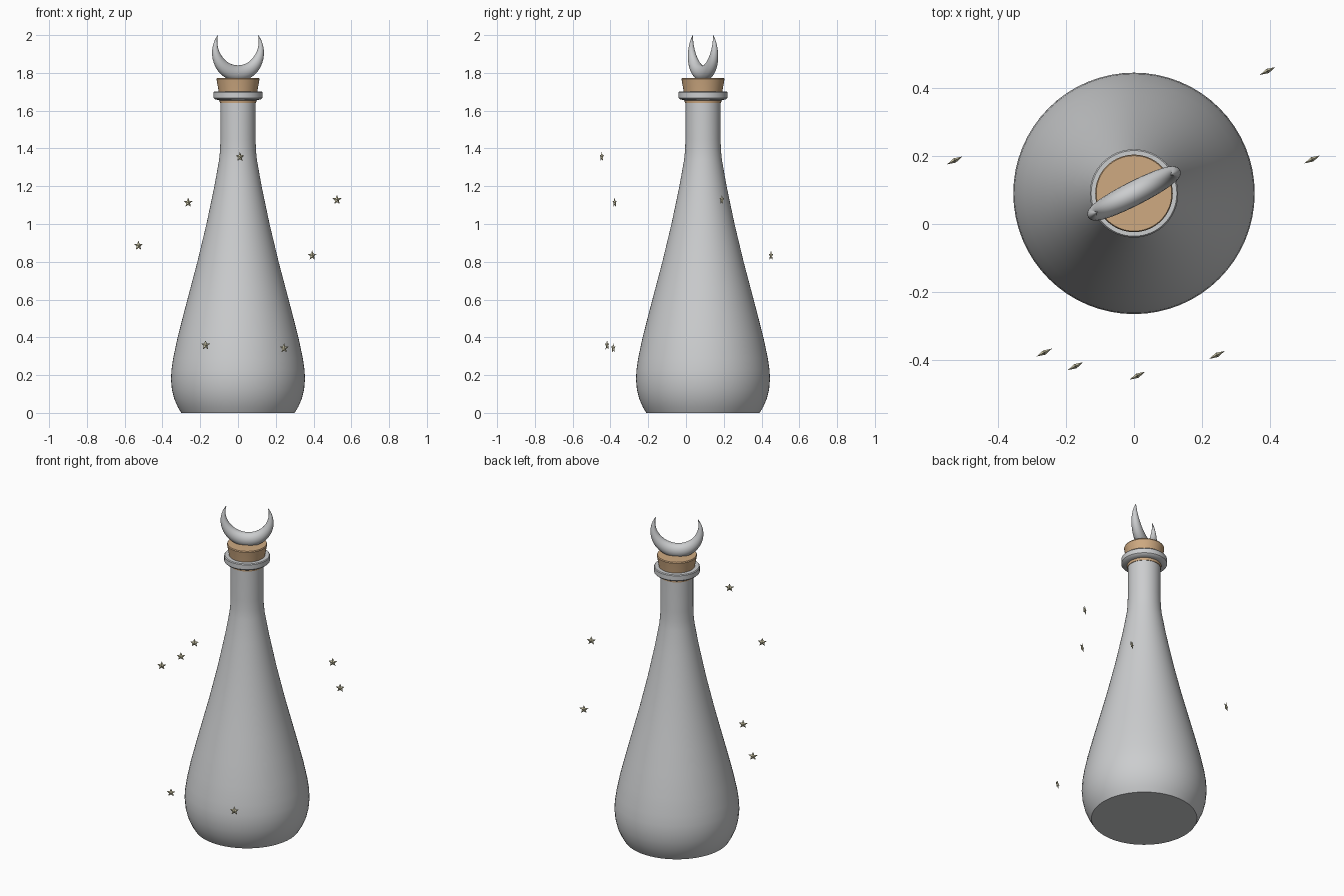
import bpy, bmesh, math
from mathutils import Matrix, Vector

cube = bpy.data.objects.get("Cube")
if cube:
    bpy.data.objects.remove(cube, do_unlink=True)

AXIS_Y = 0.09                 # bottle axis
TURN = math.radians(27)       # shared yaw of the crescent and stars


def material(name, rgb):
    m = bpy.data.materials.new(name)
    m.use_nodes = True
    m.diffuse_color = (*rgb, 1)
    m.node_tree.nodes["Principled BSDF"].inputs["Base Color"].default_value = (*rgb, 1)
    return m


glass = material("pale_grey_glass", (0.60, 0.61, 0.62))
cork_brown = material("cork_brown", (0.62, 0.40, 0.22))
star_cream = material("star_cream", (0.62, 0.58, 0.40))


def finish(bm, name, mat, location, smooth=True, yaw=0):
    bmesh.ops.recalc_face_normals(bm, faces=bm.faces)
    mesh = bpy.data.meshes.new(name)
    bm.to_mesh(mesh)
    bm.free()
    mesh.materials.append(mat)
    ob = bpy.data.objects.new(name, mesh)
    bpy.context.collection.objects.link(ob)
    ob.location = location
    ob.rotation_euler.z = yaw
    if smooth:
        bpy.ops.object.select_all(action='DESELECT')
        ob.select_set(True)
        bpy.context.view_layer.objects.active = ob
        bpy.ops.object.shade_smooth_by_angle(angle=math.radians(35))
    return ob


def skin(bm, rings):
    """Bridge successive vertex rings and cap both ends."""
    for a, b in zip(rings, rings[1:]):
        n = len(a)
        for i in range(n):
            j = (i + 1) % n
            bm.faces.new((a[i], a[j], b[j], b[i]))
    bm.faces.new(rings[0])
    bm.faces.new(rings[-1])


def lathe(name, profile, mat, sides=64):
    bm = bmesh.new()
    rings = []
    for r, z in profile:
        rings.append([bm.verts.new((r * math.cos(math.tau * i / sides),
                                    r * math.sin(math.tau * i / sides), z))
                      for i in range(sides)])
    skin(bm, rings)
    return finish(bm, name, mat, (0, AXIS_Y, 0))


# Bottle body with neck
lathe("bottle", [(0.30, 0), (0.318, 0.03), (0.338, 0.075), (0.35, 0.125), (0.355, 0.18),
                 (0.352, 0.23), (0.343, 0.29), (0.322, 0.39), (0.289, 0.52), (0.252, 0.66),
                 (0.215, 0.80), (0.167, 1.0), (0.125, 1.2), (0.10, 1.34), (0.095, 1.39),
                 (0.093, 1.45), (0.093, 1.67)], glass)

# Lip ring
lathe("lip_ring", [(0.10, 1.655), (0.122, 1.66), (0.13, 1.668), (0.13, 1.697),
                   (0.126, 1.702), (0.10, 1.702)], glass)

# Cork stopper
lathe("cork", [(0.096, 1.64), (0.102, 1.70), (0.114, 1.768), (0.111, 1.774)], cork_brown)


# Crescent moon: elliptical sections between an outer and an inner circle
def crescent(steps=40, sides=20):
    outer_r, outer_z = 0.152, 1.908
    inner_r, inner_z = 0.124, 1.964
    tip_z = 2.0
    outer_end = math.acos((outer_z - tip_z) / outer_r)
    inner_end = math.acos((inner_z - tip_z) / inner_r)
    bm = bmesh.new()
    rings = []
    for s in range(steps + 1):
        k = (2 * s / steps - 1) * 0.995
        a, b = k * outer_end, k * inner_end
        p = Vector((outer_r * math.sin(a), 0, outer_z - outer_r * math.cos(a)))
        q = Vector((inner_r * math.sin(b), 0, inner_z - inner_r * math.cos(b)))
        mid, half = (p + q) / 2, (p - q) / 2
        depth = Vector((0, half.length * 0.85, 0))
        rings.append([bm.verts.new(mid + half * math.cos(math.tau * i / sides)
                                   + depth * math.sin(math.tau * i / sides))
                      for i in range(sides)])
    skin(bm, rings)
    return finish(bm, "crescent_moon", glass, (0, AXIS_Y, 0), yaw=TURN)


crescent()


# Faceted five-pointed stars, raised at the centre on both sides
def star(name, location, radius=0.027, thick=0.007):
    bm = bmesh.new()
    rim = []
    for i in range(10):
        r = radius if i % 2 == 0 else radius * 0.45
        a = math.pi / 2 + math.tau * i / 10
        rim.append(bm.verts.new((r * math.cos(a), 0, r * math.sin(a))))
    for y in (-thick, thick):
        apex = bm.verts.new((0, y, 0))
        for i in range(10):
            bm.faces.new((rim[i], rim[(i + 1) % 10], apex))
    finish(bm, name, star_cream, location, smooth=False, yaw=TURN)


spots = [(0.01, -0.446, 1.355), (-0.264, -0.378, 1.113), (0.524, 0.19, 1.128),
         (0.393, 0.45, 0.833), (-0.172, -0.418, 0.358), (0.244, -0.385, 0.342),
         (-0.527, 0.187, 0.885)]
for n, spot in enumerate(spots, 1):
    star(f"star_{n}", spot)
